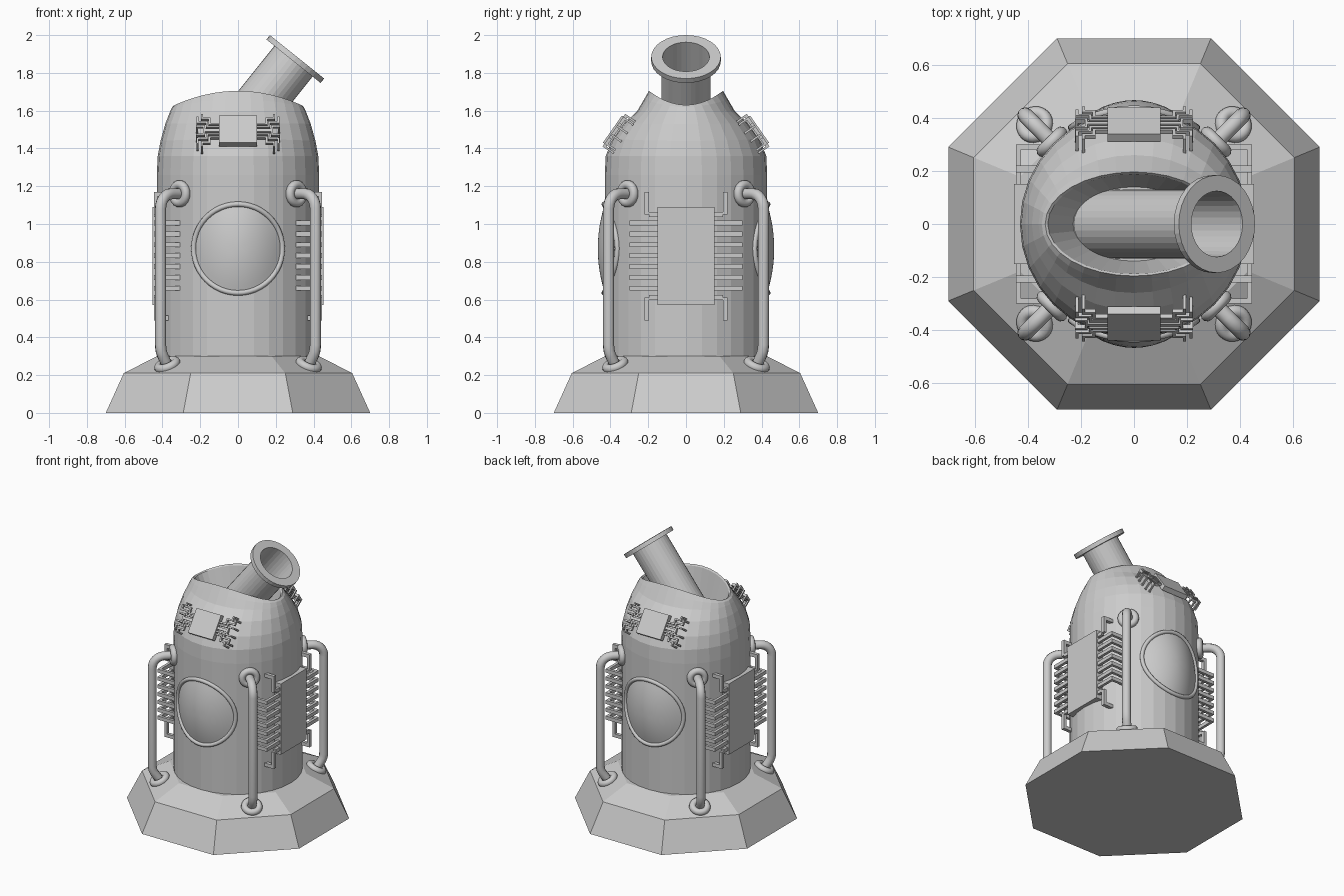
import bpy, bmesh
from math import sin, cos, pi, sqrt, radians
from mathutils import Matrix, Vector

if "Cube" in bpy.data.objects:
    bpy.data.objects.remove(bpy.data.objects["Cube"])


def finish(name, bm, smooth=None):
    bmesh.ops.recalc_face_normals(bm, faces=bm.faces)
    me = bpy.data.meshes.new(name)
    bm.to_mesh(me)
    bm.free()
    ob = bpy.data.objects.new(name, me)
    bpy.context.collection.objects.link(ob)
    if smooth:
        bpy.context.view_layer.objects.active = ob
        ob.select_set(True)
        bpy.ops.object.shade_smooth_by_angle(angle=radians(smooth))
        ob.select_set(False)
    return ob


def loft(name, rings, n, phase=0.0, mat=Matrix(), smooth=None):
    """Closed loft through rings (rx, ry, z at the x ends, z at the y ends)."""
    bm = bmesh.new()
    prev = None
    for i, (rx, ry, zx, zy) in enumerate(rings):
        vs = []
        for k in range(n):
            c, s = cos(2 * pi * k / n + phase), sin(2 * pi * k / n + phase)
            vs.append(bm.verts.new(mat @ Vector((rx * c, ry * s, zx * c * c + zy * s * s))))
        if prev:
            for k in range(n):
                j = (k + 1) % n
                bm.faces.new((prev[k], prev[j], vs[j], vs[k]))
        else:
            bm.faces.new(vs)
        prev = vs
    bm.faces.new(prev)
    return finish(name, bm, smooth)


def lathe(name, prof, n, **kw):
    return loft(name, [(r, r, z, z) for r, z in prof], n, **kw)


def boxes(name, spans, mat):
    """Boxes given as (x0, x1, y0, y1, z0, z1) in the frame of mat."""
    bm = bmesh.new()
    for x0, x1, y0, y1, z0, z1 in spans:
        size = Matrix.Diagonal((x1 - x0, y1 - y0, z1 - z0, 1))
        mid = Matrix.Translation(((x0 + x1) / 2, (y0 + y1) / 2, (z0 + z1) / 2))
        bmesh.ops.create_cube(bm, size=1, matrix=mat @ mid @ size)
    return finish(name, bm)


def pipe(name, pts, r, cyclic=False, n=12):
    """Round tube along a path."""
    cu = bpy.data.curves.new(name, 'CURVE')
    cu.dimensions = '3D'
    cu.bevel_depth = r
    cu.bevel_resolution = 3
    cu.use_fill_caps = True
    sp = cu.splines.new('POLY')
    sp.points.add(len(pts) - 1)
    for p, q in zip(sp.points, pts):
        p.co = (*q, 1)
    sp.use_cyclic_u = cyclic
    ob = bpy.data.objects.new(name, cu)
    bpy.context.collection.objects.link(ob)
    return ob


def zigzag(pts, w, y0, y1):
    """Axis-aligned bars following an x/z path, y0..y1 deep."""
    h = w / 2
    return [(min(a[0], b[0]) - h, max(a[0], b[0]) + h, y0, y1,
             min(a[1], b[1]) - h, max(a[1], b[1]) + h) for a, b in zip(pts, pts[1:])]


R = 0.43

# octagonal base
k8 = 1 / cos(pi / 8)
lathe("base", [(0.70 * k8, 0), (0.605 * k8, 0.21), (0.43 * k8, 0.3)], 8, phase=pi / 8)

# body with saddle-shaped oval mouth and inner funnel
loft("body", [
    (R, R, 0.25, 0.25), (R, R, 1.26, 1.26), (0.425, 0.425, 1.36, 1.36),
    (0.41, 0.39, 1.44, 1.45), (0.385, 0.325, 1.53, 1.535), (0.36, 0.26, 1.595, 1.595),
    (0.348, 0.222, 1.62, 1.66), (0.335, 0.196, 1.63, 1.705), (0.325, 0.188, 1.625, 1.695),
    (0.23, 0.14, 1.42, 1.42)], 32)

# slanted spout with flange
tilt = Matrix.Translation((0.3125, 0, 1.885)) @ Matrix.Rotation(radians(38.7), 4, 'Y')
lathe("spout", [(0.13, -0.7), (0.13, -0.03), (0.184, -0.03), (0.184, 0),
                (0.124, 0), (0.12, -0.6)], 32, mat=tilt)

# bulging round windows and their rims, wrapped on the body
for side, sy in (("front", -1), ("back", 1)):
    bm = bmesh.new()
    n, rr = 32, 0.235

    def on_body(r, a, lift):
        x = r * cos(a)
        return Vector((x, sy * (sqrt(R * R - x * x) + lift), 0.87 + r * sin(a)))
    tip = bm.verts.new(on_body(0, 0, 0.037))
    prev = None
    for i in range(1, 7):
        t = i / 6
        vs = [bm.verts.new(on_body(rr * t, 2 * pi * k / n, 0.037 * (1 - t * t))) for k in range(n)]
        for k in range(n):
            j = (k + 1) % n
            bm.faces.new((prev[k], prev[j], vs[j], vs[k]) if prev else (tip, vs[j], vs[k]))
        prev = vs
    finish(side + "_window", bm, 30)
    pipe(side + "_window_rim", [on_body(rr, 2 * pi * k / 48, 0.003) for k in range(48)], 0.014, True)

# large side chips with bent pins
side_spans = [(0.37, 0.453, -0.15, 0.15, 0.57, 1.09)]
for s in (-1, 1):
    def yspan(a, b):
        return (min(s * a, s * b), max(s * a, s * b))
    for i in range(7):
        z = 0.66 + i * 0.0575
        side_spans.append((0.425, 0.445, *yspan(0.14, 0.30), z - 0.013, z + 0.013))
        side_spans.append((0.30, 0.425, *yspan(0.28, 0.30), z - 0.013, z + 0.013))
    for z_in, z_out in ((1.05, 1.17), (0.61, 0.49)):
        lo, hi = min(z_in, z_out), max(z_in, z_out)
        side_spans.append((0.425, 0.445, *yspan(0.14, 0.195), z_in - 0.013, z_in + 0.013))
        side_spans.append((0.425, 0.445, *yspan(0.195, 0.22), lo - 0.0, hi))
        end = (hi - 0.025, hi) if z_out > z_in else (lo, lo + 0.025)
        side_spans.append((0.36, 0.425, *yspan(0.195, 0.22), *end))
for side, sx in (("right", 1), ("left", -1)):
    boxes(side + "_chip", side_spans, Matrix.Diagonal((sx, 1, 1, 1)))

# small tilted chips on the shoulder with zigzag legs
a = radians(35)
small = [(-0.1, 0.1, -0.0175, 0.0175, -0.0875, 0.0875)]
for sx in (-1, 1):
    for sz in (-1, 1):
        for path in ([(0.1, 0.05), (0.15, 0.05), (0.15, 0.085), (0.19, 0.085), (0.19, 0.108)],
                     [(0.1, 0.032), (0.165, 0.032), (0.165, 0.06), (0.215, 0.06), (0.215, 0.09)],
                     [(0.1, 0.012), (0.18, 0.012), (0.18, 0.035), (0.217, 0.035)]):
            path = [(sx * x, sz * (z - 0.008)) for x, z in path]
            small += zigzag(path, 0.011, -0.01, 0.008)
            x, z = path[-1]
            small.append((x - 0.0055, x + 0.0055, -0.06, 0, z - 0.0055, z + 0.0055))
for side, sy in (("front", -1), ("back", 1)):
    m = Matrix(((1, 0, 0, 0),
                (0, sy * cos(a), -sy * sin(a), sy * 0.375),
                (0, sin(a), cos(a), 1.4925),
                (0, 0, 0, 1)))
    boxes(side + "_shoulder_chip", small, m)

# corner pipes with ring collars
prof = [(0.40, 1.16), (0.50, 1.16)]
prof += [(0.50 + 0.08 * sin(t * pi / 12), 1.08 + 0.08 * cos(t * pi / 12)) for t in range(1, 7)]
prof += [(0.58, 0.36), (0.576, 0.33), (0.565, 0.305), (0.545, 0.275), (0.51, 0.22)]
for q in range(4):
    ang = pi / 4 + q * pi / 2
    spin = Matrix.Rotation(ang, 4, 'Z')
    pipe("corner_pipe_%d" % (q + 1), [spin @ Vector((r, 0, z)) for r, z in prof], 0.03)
    for label, r, z, lean in (("upper", 0.438, 1.16, 90), ("lower", 0.53, 0.255, 28)):
        m = spin @ Matrix.Translation((r, 0, z)) @ Matrix.Rotation(radians(lean), 4, 'Y')
        pts = [m @ Vector((0.048 * cos(k * pi / 12), 0.048 * sin(k * pi / 12), 0)) for k in range(24)]
        pipe("%s_collar_%d" % (label, q + 1), pts, 0.024, True)
